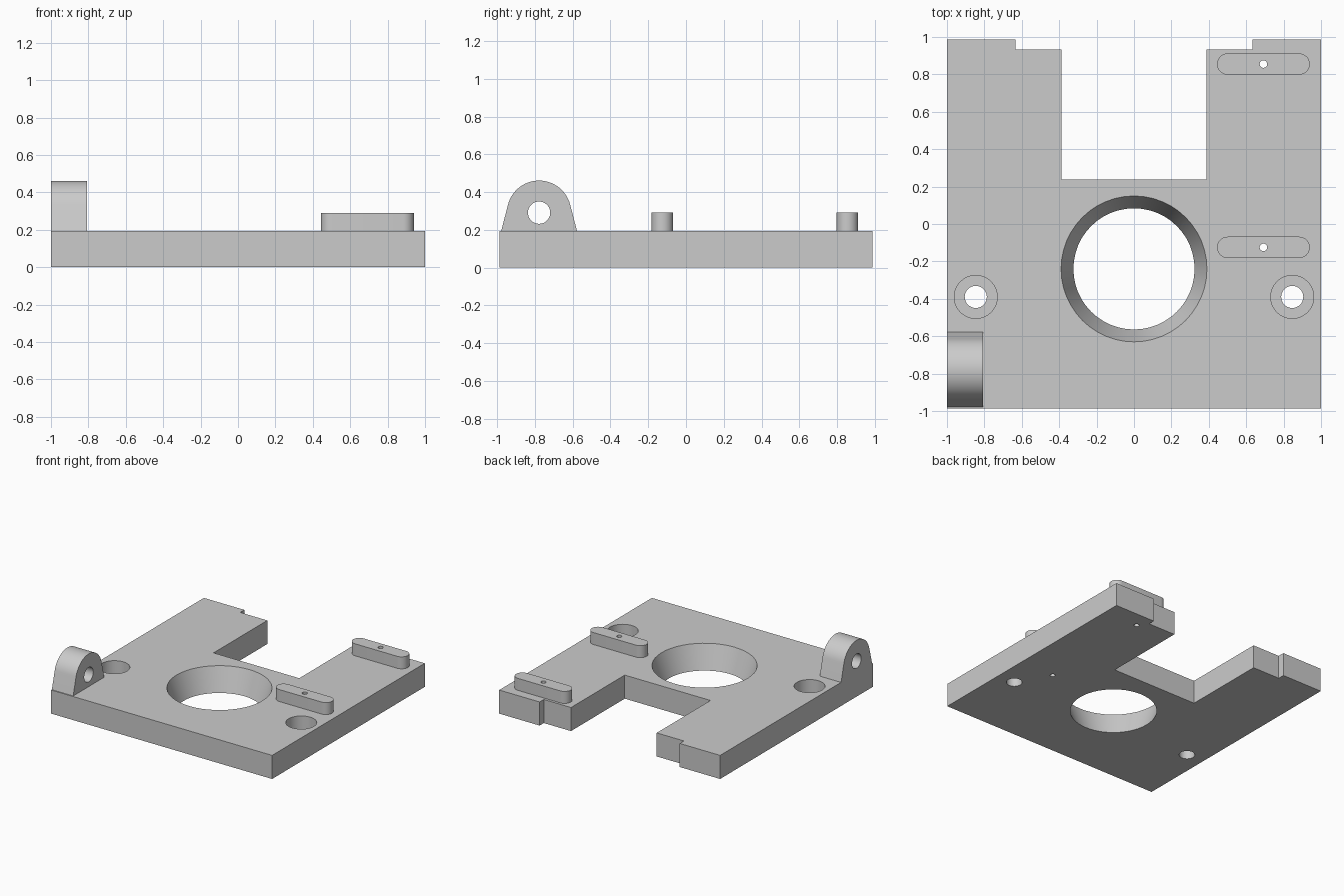
import bpy
import math
from math import pi, sin, cos

default = bpy.data.objects.get("Cube")
if default:
    bpy.data.objects.remove(default, do_unlink=True)

GREY = (0.6, 0.6, 0.6, 1)
metal = bpy.data.materials.new("plain grey")
metal.use_nodes = True
metal.diffuse_color = GREY
metal.node_tree.nodes["Principled BSDF"].inputs["Base Color"].default_value = GREY

TOP = 0.193        # upper face of the plate
SEGMENTS = 48


def extrude(name, outline, start, end, axis="z"):
    """Solid prism: outline is (x, y) along z, or (y, z) along x."""
    def place(p, h):
        return (p[0], p[1], h) if axis == "z" else (h, p[0], p[1])
    n = len(outline)
    verts = [place(p, h) for h in (start, end) for p in outline]
    faces = [tuple(reversed(range(n))), tuple(range(n, 2 * n))]
    faces += [(i, (i + 1) % n, n + (i + 1) % n, n + i) for i in range(n)]
    mesh = bpy.data.meshes.new(name)
    mesh.from_pydata(verts, [], faces)
    mesh.materials.append(metal)
    obj = bpy.data.objects.new(name, mesh)
    bpy.context.collection.objects.link(obj)
    return obj


def arc(cx, cy, r, a0, a1, steps):
    return [(cx + r * cos(a0 + (a1 - a0) * i / steps),
             cy + r * sin(a0 + (a1 - a0) * i / steps)) for i in range(steps + 1)]


def drill(obj, location, r_low, r_high, depth, rotation=(0, 0, 0)):
    """Cut a round or tapered hole centred on location."""
    bpy.ops.mesh.primitive_cone_add(vertices=SEGMENTS, radius1=r_low, radius2=r_high,
                                    depth=depth, location=location, rotation=rotation)
    cutter = bpy.context.object
    cutter.name = "hole_cutter"
    cutter.hide_render = True
    cutter.data.materials.append(metal)
    cut = obj.modifiers.new("hole", "BOOLEAN")
    cut.operation = "DIFFERENCE"
    cut.solver = "EXACT"
    cut.object = cutter
    bpy.context.view_layer.objects.active = obj
    bpy.ops.object.modifier_apply(modifier=cut.name)
    bpy.data.objects.remove(cutter, do_unlink=True)


# Base plate: square with a rear slot and stepped rear corners
half = [(1, -0.987), (1, 0.987), (0.634, 0.987), (0.634, 0.933),
        (0.388, 0.933), (0.388, 0.238)]
plate = extrude("base_plate", half + [(-x, y) for x, y in reversed(half)], 0, TOP)

# Large tapered opening, extended past both faces along the same slope
slope = (0.39 - 0.324) / TOP
extra = 0.05
drill(plate, (0, -0.24, TOP / 2), 0.324 - slope * extra, 0.39 + slope * extra,
      TOP + 2 * extra)

# Counterbored mounting holes
for side in (-1, 1):
    drill(plate, (side * 0.846, -0.39, TOP), 0.115, 0.115, 0.24)
    drill(plate, (side * 0.846, -0.39, 0), 0.059, 0.059, 0.6)

# Raised locating bars with rounded ends and a pin hole through the plate
BAR_X, BAR_R, BAR_HALF = 0.692, 0.057, 0.248
for name, y in (("rear_bar", 0.855), ("front_bar", -0.125)):
    reach = BAR_HALF - BAR_R
    outline = (arc(BAR_X + reach, y, BAR_R, -pi / 2, pi / 2, 16)
               + arc(BAR_X - reach, y, BAR_R, pi / 2, 3 * pi / 2, 16))
    bar = extrude(name, outline, TOP, 0.291)
    for part in (bar, plate):
        drill(part, (BAR_X, y, 0.15), 0.02, 0.02, 0.6)

# Hinge lug: round top with sides running tangent down to the plate
LUG_Y, LUG_Z, LUG_R, FOOT = -0.778, 0.291, 0.17, 0.201
drop = TOP - LUG_Z
tangent = math.atan2(drop, FOOT) + math.acos(LUG_R / math.hypot(drop, FOOT))
profile = ([(LUG_Y - FOOT, TOP), (LUG_Y + FOOT, TOP)]
           + arc(LUG_Y, LUG_Z, LUG_R, tangent, pi - tangent, 28))
lug = extrude("hinge_lug", profile, -1, -0.807, axis="x")
drill(lug, (-0.9, LUG_Y, LUG_Z), 0.059, 0.059, 0.6, rotation=(0, pi / 2, 0))

# Smooth the curved walls and keep the machined edges sharp
for obj in bpy.data.objects:
    if obj.type == "MESH" and metal.name in obj.data.materials:
        bpy.ops.object.select_all(action="DESELECT")
        obj.select_set(True)
        bpy.context.view_layer.objects.active = obj
        bpy.ops.object.shade_smooth_by_angle(angle=math.radians(25))
